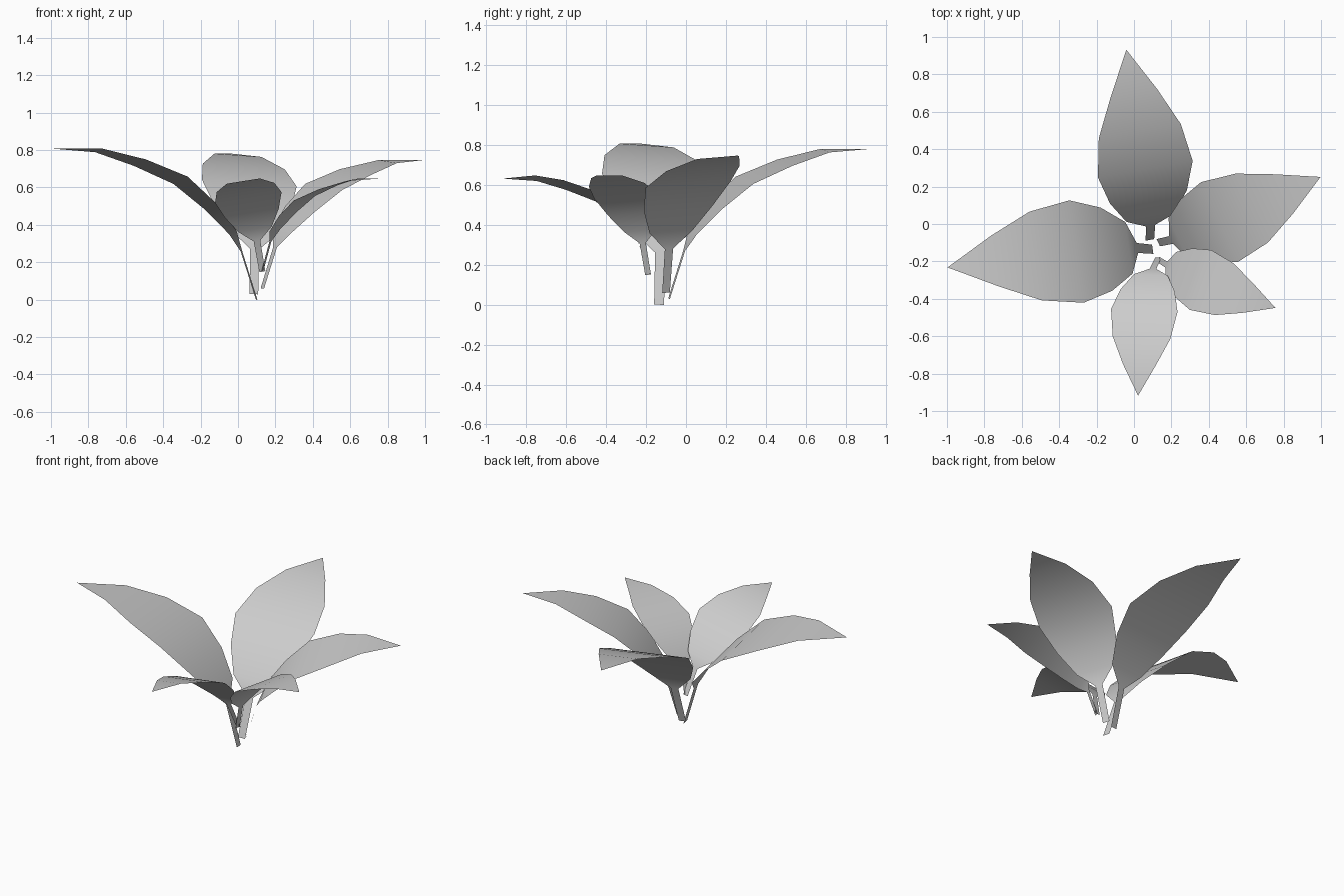
import bpy
import bmesh
from math import radians
from mathutils import Matrix, Vector

cube = bpy.data.objects.get("Cube")
if cube:
    bpy.data.objects.remove(cube, do_unlink=True)

# Single pale grey for every leaf
grey = bpy.data.materials.new("pale_grey")
grey.use_nodes = True
grey.diffuse_color = (0.6, 0.6, 0.6, 1)
grey.node_tree.nodes["Principled BSDF"].inputs["Base Color"].default_value = (0.6, 0.6, 0.6, 1)

# Leaf stations from stalk base to tip: distance out, height, half width
STATIONS = [
    (0.0, 0.0, 0.025), (0.08, 0.26, 0.027), (0.125, 0.36, 0.14),
    (0.245, 0.50, 0.225), (0.405, 0.64, 0.277), (0.625, 0.735, 0.24),
    (0.845, 0.80, 0.137), (1.1, 0.81, 0.0),
]


def make_leaf(name, base, heading, size, roll, pitch=0):
    """Thin arching leaf on a narrow stalk, turned and scaled into place."""
    bm = bmesh.new()
    rows = []
    for out, height, half in STATIONS:
        sides = (-half, half) if half else (0,)
        rows.append([bm.verts.new((out, side, height)) for side in sides])
    for a, b in zip(rows, rows[1:]):
        bm.faces.new([a[0]] + b + [a[1]])
    place = (Matrix.Translation(Vector(base))
             @ Matrix.Rotation(radians(heading), 4, "Z")
             @ Matrix.Rotation(radians(pitch), 4, "Y")
             @ Matrix.Rotation(radians(roll), 4, "X")
             @ Matrix.Scale(size, 4))
    bm.transform(place)
    mesh = bpy.data.meshes.new(name)
    bm.to_mesh(mesh)
    bm.free()
    mesh.materials.append(grey)
    mesh.shade_smooth()
    leaf = bpy.data.objects.new(name, mesh)
    bpy.context.collection.objects.link(leaf)
    return leaf


# Five leaves fanned round the centre
make_leaf("right_leaf", (0.10, -0.135, 0.0), 188, 1.0, 4)
make_leaf("left_leaf", (0.13, -0.10, 0.06), 25, 0.85, 4)
make_leaf("back_leaf", (0.085, -0.085, 0.03), 100, 0.93, 4)
make_leaf("front_leaf", (0.13, -0.18, 0.15), 268, 0.65, 9, 3)
make_leaf("front_left_leaf", (0.13, -0.19, 0.15), -19.5, 0.615, 4)
